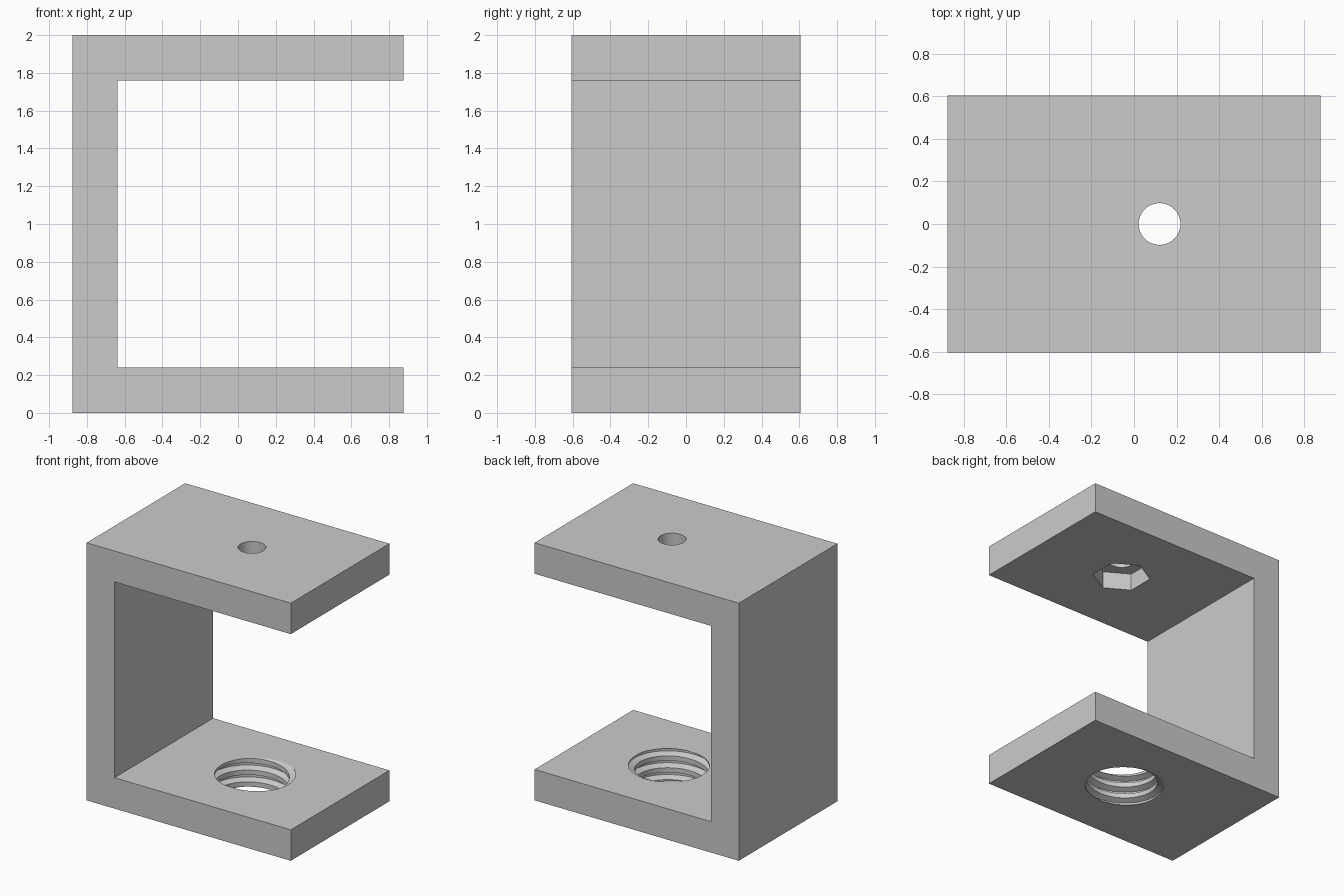
import bpy, bmesh
from math import pi, cos, sin

cube = bpy.data.objects.get("Cube")
if cube:
    bpy.data.objects.remove(cube)

W, D, H, T = 0.877, 0.605, 2.0, 0.24   # half width, half depth, height, wall
HOLE_X = 0.12

grey = bpy.data.materials.new("plain grey")
grey.use_nodes = True
colour = (0.6, 0.6, 0.6, 1)
grey.diffuse_color = colour
grey.node_tree.nodes["Principled BSDF"].inputs["Base Color"].default_value = colour


def finish(bm, name):
    bmesh.ops.recalc_face_normals(bm, faces=bm.faces)
    mesh = bpy.data.meshes.new(name)
    bm.to_mesh(mesh)
    bm.free()
    mesh.materials.append(grey)
    ob = bpy.data.objects.new(name, mesh)
    bpy.context.collection.objects.link(ob)
    return ob


def prism(name, points, axis, start, length):
    """Extrude a closed outline along y or z."""
    bm = bmesh.new()
    place = (lambda a, b: (a, start, b)) if axis == "y" else (lambda a, b: (a, b, start))
    face = bm.faces.new([bm.verts.new(place(a, b)) for a, b in points])
    moved = bmesh.ops.extrude_face_region(bm, geom=[face])["geom"]
    vec = (0, length, 0) if axis == "y" else (0, 0, length)
    bmesh.ops.translate(bm, vec=vec, verts=[g for g in moved if isinstance(g, bmesh.types.BMVert)])
    return finish(bm, name)


def ring(radius, sides, turn=0):
    return [(HOLE_X + radius * cos(turn + 2 * pi * i / sides),
             radius * sin(turn + 2 * pi * i / sides)) for i in range(sides)]


def thread_cutter(name, crest, root, pitch, z0, z1, peak, steps=72):
    """Closed plug with a helical thread; peak is the angle of the groove at z = T."""
    corners = (0.1, 0.3, 0.7, 0.9)      # phases where the thread outline bends

    def radius(z, a):
        phase = ((z - T) / pitch - (a - peak) / (2 * pi)) % 1
        d = min(phase, 1 - phase)
        return root + (crest - root) * min(max((d - 0.1) / 0.2, 0), 1)

    bm = bmesh.new()
    columns = []
    for i in range(steps + 1):
        a = 2 * pi * i / steps
        column = []
        for turn in range(-6, 4):
            for c in corners:
                z = T + pitch * (turn + c + (a - peak) / (2 * pi))
                z = min(max(z, z0), z1)
                r = radius(z, a)
                column.append(bm.verts.new((HOLE_X + r * cos(a), r * sin(a), z)))
        columns.append(column)
    for left, right in zip(columns, columns[1:]):
        for k in range(len(left) - 1):
            bm.faces.new((left[k], right[k], right[k + 1], left[k + 1]))
    # end caps as fans
    for k, z in ((0, z0), (-1, z1)):
        hub = bm.verts.new((HOLE_X, 0, z))
        for left, right in zip(columns, columns[1:]):
            bm.faces.new((hub, left[k], right[k]))
    bmesh.ops.remove_doubles(bm, verts=bm.verts, dist=1e-5)
    bmesh.ops.triangulate(bm, faces=bm.faces)
    return finish(bm, name)


# C-shaped body, open towards +x
outline = [(-W, 0), (W, 0), (W, T), (T - W, T),
           (T - W, H - T), (W, H - T), (W, H), (-W, H)]
bracket = prism("bracket", outline, "y", -D, 2 * D)

# bolt hole and nut pocket in the upper arm, threaded hole in the lower arm
cutters = [
    prism("bolt_hole_cutter", ring(0.098, 64), "z", H - T - 0.1, T + 0.2),
    prism("nut_pocket_cutter", ring(0.21, 6, pi / 6), "z", H - T - 0.1, 0.235),
    thread_cutter("thread_cutter", 0.263, 0.308, 0.092, -0.02, T + 0.02, pi / 9),
]
bpy.context.view_layer.objects.active = bracket
for cutter in cutters:
    cutter.hide_render = True
    mod = bracket.modifiers.new(cutter.name, "BOOLEAN")
    mod.operation = "DIFFERENCE"
    mod.solver = "EXACT"
    mod.object = cutter
    bpy.ops.object.modifier_apply(modifier=mod.name)
    bpy.data.objects.remove(cutter)

# smooth the round walls, keep edges crisp
bpy.ops.object.select_all(action="DESELECT")
bracket.select_set(True)
bpy.ops.object.shade_smooth_by_angle(angle=pi / 9)
